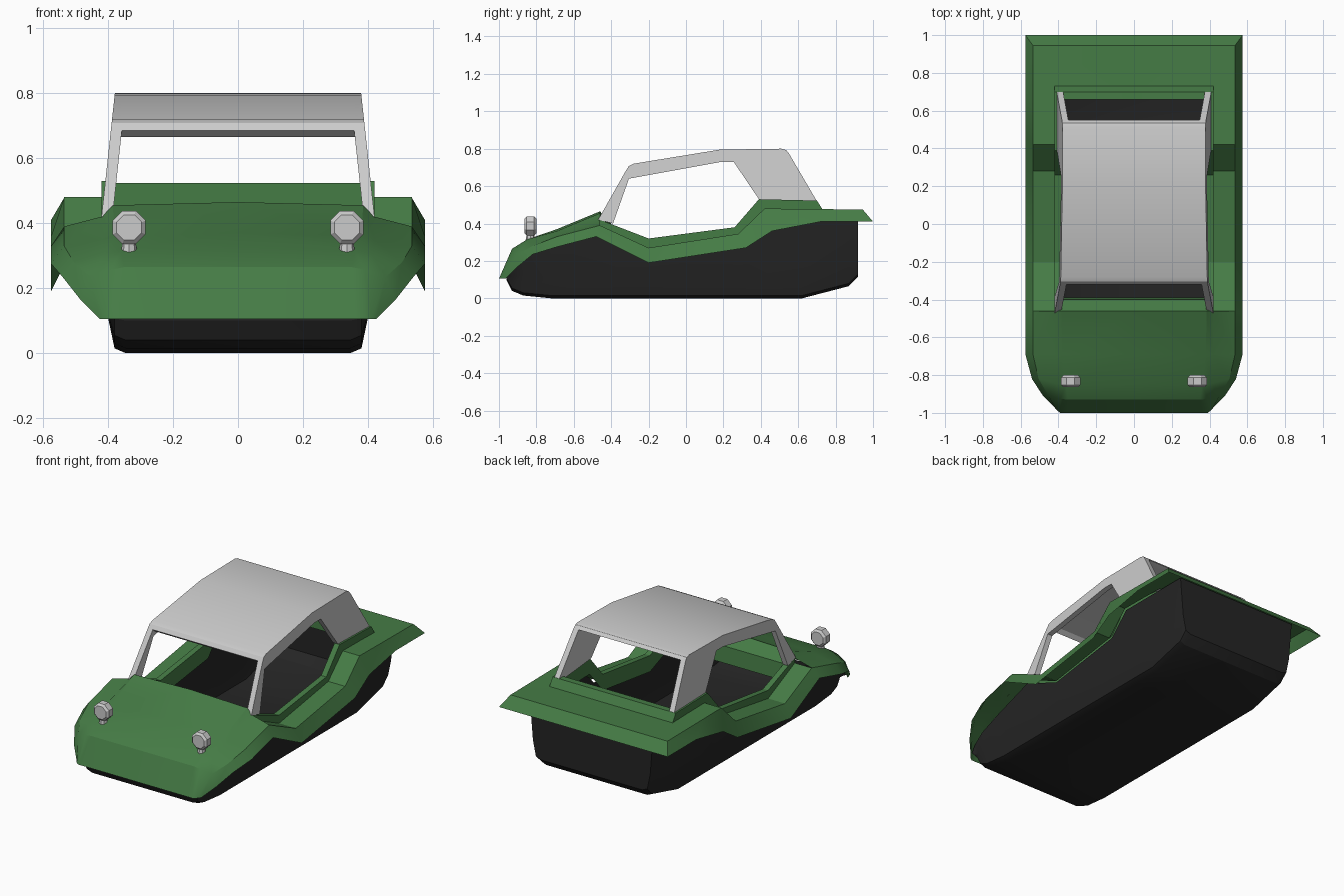
import bpy, bmesh, math
from mathutils import Matrix

if "Cube" in bpy.data.objects:
    bpy.data.objects.remove(bpy.data.objects["Cube"])


def material(name, rgb):
    m = bpy.data.materials.new(name)
    m.diffuse_color = (*rgb, 1)
    m.use_nodes = True
    m.node_tree.nodes["Principled BSDF"].inputs["Base Color"].default_value = m.diffuse_color
    return m


GREEN = material("green_paint", (0.06, 0.20, 0.06))
BLACK = material("black_plastic", (0.018, 0.018, 0.018))


def finish(bm, name, mat=None, up=0, angle=25):
    """Weld, orient, shade. up: wanted sign of summed z normals for open skins."""
    bmesh.ops.remove_doubles(bm, verts=bm.verts, dist=0.0005)
    bmesh.ops.recalc_face_normals(bm, faces=bm.faces)
    bm.normal_update()
    if up and up * sum(f.normal.z * f.calc_area() for f in bm.faces) < 0:
        bmesh.ops.reverse_faces(bm, faces=bm.faces)
    me = bpy.data.meshes.new(name)
    bm.to_mesh(me)
    bm.free()
    ob = bpy.data.objects.new(name, me)
    bpy.context.collection.objects.link(ob)
    if mat:
        me.materials.append(mat)
    bpy.ops.object.select_all(action='DESELECT')
    ob.select_set(True)
    bpy.context.view_layer.objects.active = ob
    bpy.ops.object.shade_smooth_by_angle(angle=math.radians(angle))
    return ob


def skin(bm, rows):
    """Quad skin through rows of points, on both sides of x = 0."""
    for s in (1, -1):
        vs = [[bm.verts.new((s * x, y, z)) for x, y, z in r] for r in rows]
        for a, b in zip(vs, vs[1:]):
            for i in range(len(a) - 1):
                bm.faces.new((a[i], a[i + 1], b[i + 1], b[i]))


def prism(bm, outline, x_at, depth):
    """Extrude a (y, z) outline sideways; x_at gives its x for each height."""
    a = [bm.verts.new((x_at(z), y, z)) for y, z in outline]
    b = [bm.verts.new((x_at(z) - depth, y, z)) for y, z in outline]
    n = len(a)
    bm.faces.new(a)
    bm.faces.new(b[::-1])
    for i in range(n):
        j = (i + 1) % n
        bm.faces.new((a[j], a[i], b[i], b[j]))


# Green body: bonnet rows run from outer lip to centre line
bm = bmesh.new()
bonnet = [
    [(.425, -.965, .105), (.41, -.985, .105), (.39, -1, .105), (.36, -1, .105), (0, -1, .105)],
    [(.485, -.905, .165), (.455, -.905, .235), (.39, -.925, .257), (.35, -.93, .265), (0, -.93, .265)],
    [(.54, -.82, .235), (.505, -.82, .28), (.41, -.845, .308), (.36, -.85, .315), (0, -.85, .315)],
    [(.575, -.69, .275), (.535, -.69, .33), (.42, -.69, .348), (.38, -.69, .36), (0, -.69, .37)],
    [(.575, -.48, .33), (.535, -.46, .39), (.42, -.46, .42), (.385, -.46, .455), (0, -.46, .465)],
]
skin(bm, bonnet)

# Scuttle dropping from the bonnet into the cockpit
skin(bm, [[(.42, -.46, .42), (.385, -.46, .455), (0, -.46, .465)],
          [(.42, -.40, .395), (.385, -.40, .40), (0, -.40, .40)],
          [(.385, -.39, .30), (.385, -.39, .30), (0, -.39, .30)]])

# Side sills, wheel arches and cockpit rim: lip, ledge and rim heights along y
rim = []
for (yl, zl), (yu, zu), (yb, zb) in [
        ((-.48, .33), (-.46, .39), (-.46, .42)),
        ((-.2, .19), (-.2, .27), (-.2, .32)),
        ((.32, .27), (.28, .345), (.26, .38)),
        ((.46, .36), (.42, .48), (.39, .53)),
        ((.72, .41), (.60, .478), (.60, .525))]:
    rim.append([(.575, yl, zl), (.535, yu, zu), (.42, yu, zu),
                (.42, yb, zb), (.385, yb, zb), (.385, yb, zb - .1)])
# Rear deck: the same section turned across the back
for k in (1, 0):
    rim.append([(.575 * k, 1, .41), (.535 * k, .945, .475), (.42 * k, .73, .475),
                (.42 * k, .70, .523), (.385 * k, .66, .523), (.385 * k, .66, .43)])
skin(bm, rim)
finish(bm, "body_shell", GREEN, up=1)

# Black tub: stations of y, floor height, top height
bm = bmesh.new()
rows = []
for y, zb, zt in [(-.96, .10, .125), (-.93, .04, .17), (-.87, .015, .22), (-.72, 0, .28),
                  (-.46, 0, .37), (-.2, 0, .26), (.3, 0, .335), (.43, 0, .465),
                  (.62, 0, .465), (.87, .065, .465), (.92, .115, .465)]:
    h = zt - zb
    rows.append([(0, y, zb), (.345, y, zb), (.38, y, zb + min(.015, h * .3)),
                 (.40, y, zb + min(.11, h * .6)), (.42, y, zt)])
rows.insert(0, [(x, -.96, .125) for x, y, z in rows[0]])
rows.append([(0, y, z) for x, y, z in rows[-1]])
skin(bm, rows)
bmesh.ops.dissolve_degenerate(bm, dist=0.0005, edges=bm.edges)
finish(bm, "chassis_tub", BLACK, up=-1)

# Roof: top panel between two side frames with window openings
top = [(-.32, .685), (-.305, .708), (-.28, .72), (.18, .795), (.51, .80), (.535, .793), (.55, .775)]
bm = bmesh.new()
under = [(.515, .765), (.18, .755), (-.27, .685), (-.295, .665)]
prism(bm, top + under, lambda z: .36, .72)
finish(bm, "roof_panel")

side = [(-.47, .42)] + top + [(.72, .485), (.69, .50), (.39, .53), (.255, .73),
                              (.19, .73), (-.305, .64), (-.39, .40)]
for s, label in ((1, "right"), (-1, "left")):
    bm = bmesh.new()
    prism(bm, side, lambda z: .42 - (z - .42) * .108, .034)
    bmesh.ops.scale(bm, vec=(s, 1, 1), verts=bm.verts)
    finish(bm, label + "_roof_frame")

# Octagonal headlamps on short stands
for s, label in ((1, "right"), (-1, "left")):
    bm = bmesh.new()
    place = Matrix.Translation((s * .335, -.832, .387)) @ Matrix.Rotation(math.pi / 2, 4, 'X')
    place = place @ Matrix.Rotation(math.pi / 8, 4, 'Z')
    bmesh.ops.create_cone(bm, cap_ends=True, segments=8, radius1=.055, radius2=.055,
                          depth=.064, matrix=place)
    rims = [e for e in bm.edges if abs(e.verts[0].co.y - e.verts[1].co.y) < .001]
    bmesh.ops.bevel(bm, geom=rims, offset=.012, segments=1, affect='EDGES')
    bmesh.ops.create_cone(bm, cap_ends=True, segments=8, radius1=.028, radius2=.018, depth=.06,
                          matrix=Matrix.Translation((s * .335, -.832, .325)))
    finish(bm, label + "_headlamp")
